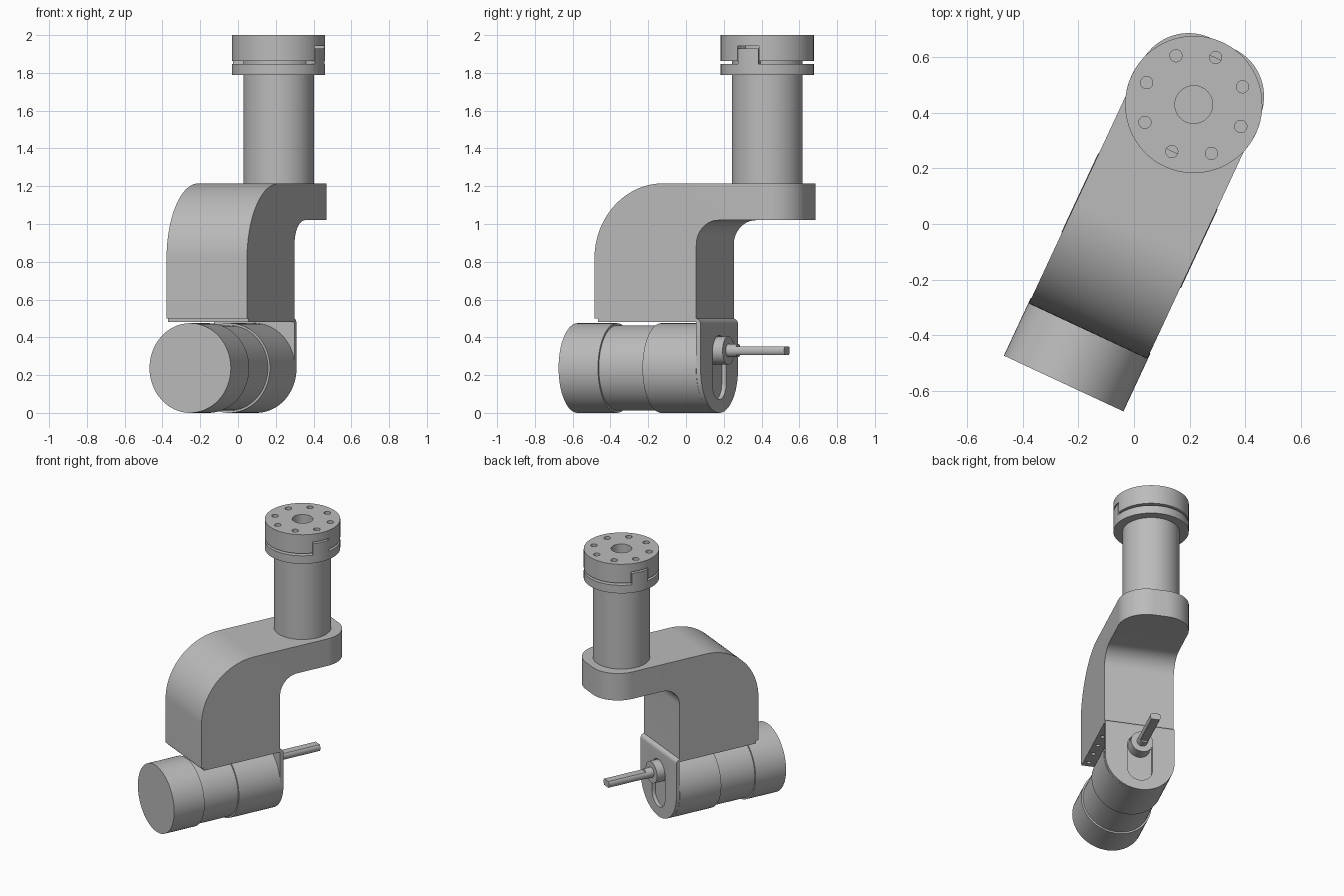
import bpy
import bmesh
from math import sin, cos, pi, radians
from mathutils import Matrix

cube = bpy.data.objects.get("Cube")
if cube:
    bpy.data.objects.remove(cube, do_unlink=True)

# One grey finish for every part
grey = bpy.data.materials.new("machined_grey")
grey.use_nodes = True
colour = (0.5, 0.5, 0.5, 1)
grey.diffuse_color = colour
grey.node_tree.nodes["Principled BSDF"].inputs["Base Color"].default_value = colour

# Everything is laid out around the column axis, then turned and moved into place
PLACE = Matrix.Translation((0.215, 0.43, 0)) @ Matrix.Rotation(radians(-25), 4, 'Z')
HALF = 0.235      # half width of arm and bracket
MOTOR_Z = 0.2375  # height of motor axis
SHAFT_Z = 0.33    # height of output shaft
parts = []


def arc(cx, cy, r, a0, a1, n=16):
    """Points along an arc, angles in degrees."""
    angles = [radians(a0 + (a1 - a0) * i / n) for i in range(n + 1)]
    return [(cx + r * cos(a), cy + r * sin(a)) for a in angles]


def circle(cx, cy, r, n=64):
    return arc(cx, cy, r, 0, 360, n)[:-1]


def sector(r0, r1, a0, a1):
    return arc(0, 0, r1, a0, a1) + arc(0, 0, r0, a1, a0)


def prism(name, pts, axis, lo, hi, bevel=None):
    """Extrude a 2D outline along an axis; bevel = (edge test, size)."""
    def put(p, h):
        return {'X': (h, p[0], p[1]), 'Y': (p[0], h, p[1]), 'Z': (p[0], p[1], h)}[axis]
    bm = bmesh.new()
    low = [bm.verts.new(put(p, lo)) for p in pts]
    high = [bm.verts.new(put(p, hi)) for p in pts]
    bm.faces.new(low)
    bm.faces.new(high)
    for i in range(len(pts)):
        j = (i + 1) % len(pts)
        bm.faces.new((low[i], low[j], high[j], high[i]))
    if bevel:
        edges = [e for e in bm.edges if bevel[0](*(v.co for v in e.verts))]
        bmesh.ops.bevel(bm, geom=edges, offset=bevel[1], segments=16,
                        profile=0.5, affect='EDGES')
    bmesh.ops.recalc_face_normals(bm, faces=bm.faces)
    bm.transform(PLACE)
    mesh = bpy.data.meshes.new(name)
    bm.to_mesh(mesh)
    bm.free()
    mesh.materials.append(grey)
    obj = bpy.data.objects.new(name, mesh)
    bpy.context.collection.objects.link(obj)
    parts.append(obj)
    return obj


def cut(target, cutters):
    """Subtract each cutter, then discard it."""
    bpy.context.view_layer.objects.active = target
    for c in cutters:
        c.hide_render = True
        mod = target.modifiers.new("cut", 'BOOLEAN')
        mod.operation = 'DIFFERENCE'
        mod.solver = 'EXACT'
        mod.object = c
        bpy.ops.object.modifier_apply(modifier=mod.name)
        parts.remove(c)
        bpy.data.objects.remove(c, do_unlink=True)


# Curved arm with a rounded free end
END = 0.243
arm_outline = ([(-0.9, 0.5)] + arc(-0.5, 0.815, 0.4, 180, 90, 24)
               + [(END, 1.215), (END, 1.02)]
               + arc(-0.175, 0.89, 0.13, 90, 180) + [(-0.305, 0.5)])
prism("arm", arm_outline, 'X', -HALF, HALF,
      (lambda a, b: min(a.y, b.y) > END - 0.001 and abs(a.z - b.z) > 0.1, 0.19))

# Bent motor bracket with a round foot
bracket_outline = ([(-0.88, 0.48), (-0.88, 0.5)] + arc(-0.31, 0.47, 0.03, 90, 0, 8)
                   + [(-0.28, 0), (-0.305, 0), (-0.305, 0.48)])
bracket = prism("motor_bracket", bracket_outline, 'X', -HALF, HALF,
                (lambda a, b: max(a.z, b.z) < 0.001 and abs(a.y - b.y) > 0.01, HALF - 0.0005))
slot = arc(0, 0.325, 0.085, 0, 180) + arc(0, 0.155, 0.085, 180, 360)
cutters = [prism("slot_cutter", slot, 'Y', -0.4, -0.2)]
for side in (-1, 1):
    for i in range(5):
        cutters.append(prism("screw_cutter", circle(side * 0.2, -0.83 + 0.115 * i, 0.014, 16),
                             'Z', 0.45, 0.494))
cut(bracket, cutters)

# Gear motor in three stepped sections
for name, r, lo, hi in (("motor_rear_cap", 0.2375, -1.108, -0.878),
                        ("motor_body", 0.226, -0.878, -0.618),
                        ("gearbox", 0.2375, -0.618, -0.305)):
    prism(name, circle(0, MOTOR_Z, r), 'Y', lo, hi)

# Output boss and shaft with two flats
prism("shaft_boss", circle(0, SHAFT_Z, 0.075, 32), 'Y', -0.306, -0.226)
flats = arc(0, SHAFT_Z, 0.035, -40, 40) + arc(0, SHAFT_Z, 0.035, 140, 220)
prism("output_shaft", flats, 'Y', -0.17, 0.115)
prism("shaft_root", circle(0, SHAFT_Z, 0.035, 32), 'Y', -0.23, -0.17)

# Column and lower coupling half with two locking tabs
prism("column", circle(0, 0, 0.187), 'Z', 1.214, 1.875)
prism("lower_flange", circle(0, 0, 0.247), 'Z', 1.79, 1.848)
for a in (0, 180):
    prism("locking_tab", sector(0.18, 0.247, a - 14, a + 14), 'Z', 1.84, 1.93)

# Upper coupling half with notches, bore and bolt circle
cap = prism("upper_flange", circle(0, 0, 0.247), 'Z', 1.864, 2.0)
cutters = [prism("bore_cutter", circle(0, 0, 0.068, 32), 'Z', 1.9, 2.1)]
for a in (0, 180):
    cutters.append(prism("notch_cutter", sector(0.178, 0.3, a - 15, a + 15), 'Z', 1.8, 1.942))
for i in range(8):
    a = i * pi / 4
    depth = 1.8 if i in (2, 6) else 1.96
    cutters.append(prism("bolt_cutter", circle(0.187 * cos(a), 0.187 * sin(a), 0.022, 20),
                         'Z', depth, 2.1))
cut(cap, cutters)

# Smooth the curved walls, keep the rims crisp
bpy.ops.object.select_all(action='DESELECT')
for obj in parts:
    obj.select_set(True)
bpy.context.view_layer.objects.active = parts[0]
bpy.ops.object.shade_smooth_by_angle(angle=radians(30))
